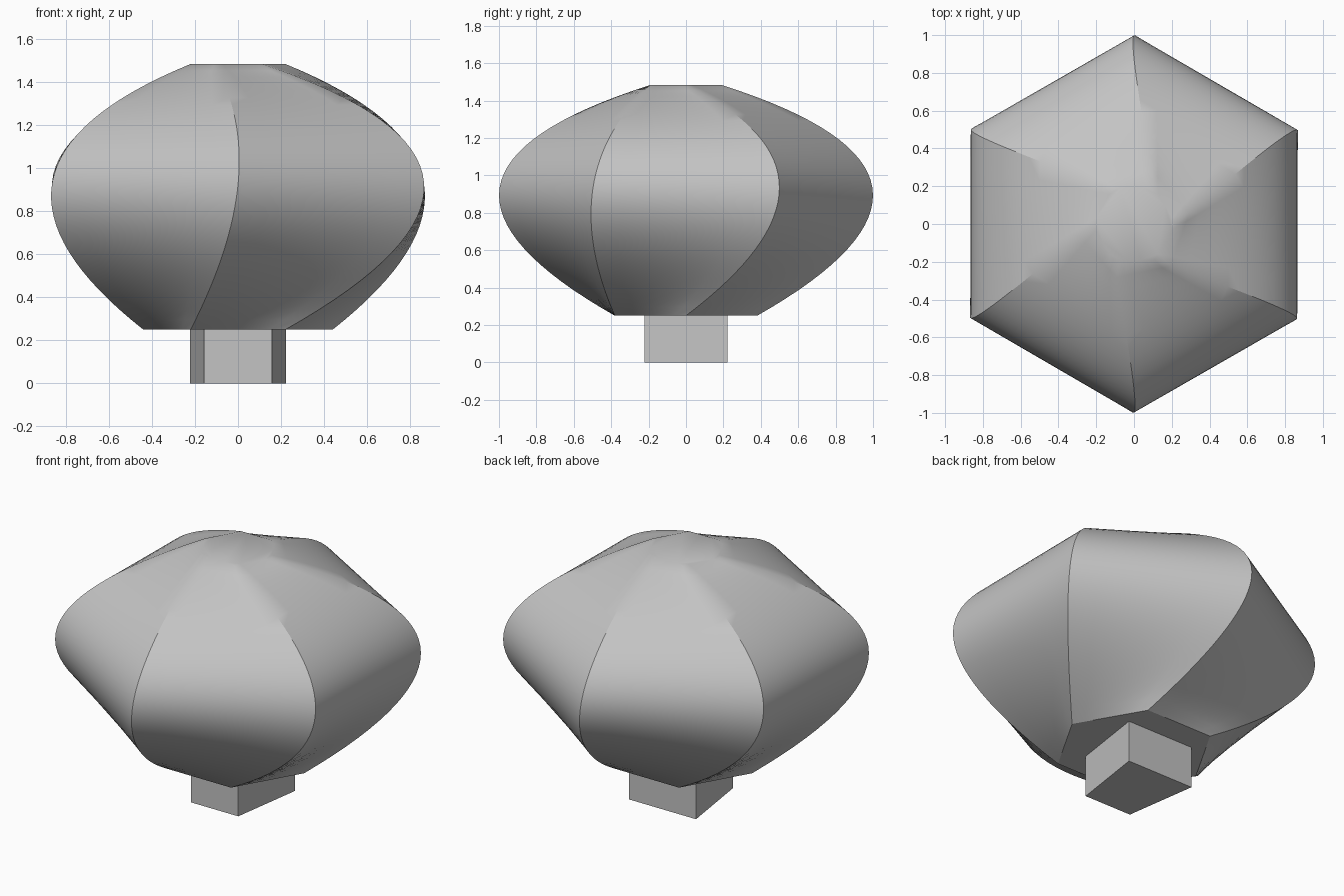
import bpy, bmesh, math
from mathutils import Vector

old = bpy.data.objects.get("Cube")
if old:
    bpy.data.objects.remove(old, do_unlink=True)

grey = bpy.data.materials.new("light_grey")
grey.use_nodes = True
colour = (0.55, 0.55, 0.55, 1)
grey.diffuse_color = colour
grey.node_tree.nodes["Principled BSDF"].inputs["Base Color"].default_value = colour


def finish(bm, name):
    bmesh.ops.recalc_face_normals(bm, faces=bm.faces)
    mesh = bpy.data.meshes.new(name)
    bm.to_mesh(mesh)
    bm.free()
    mesh.materials.append(grey)
    obj = bpy.data.objects.new(name, mesh)
    bpy.context.collection.objects.link(obj)
    return obj


def corner(radius, degrees, z):
    a = math.radians(degrees)
    return Vector((radius * math.cos(a), radius * math.sin(a), z))


# Body: three hexagons, the middle one turned, joined by curved edges
BOTTOM, MIDDLE, TOP = (0.44, 0, 0.25), (0.998, 30, 0.922), (0.22, 0, 1.483)
PEAK = 0.49
LAYERS, SPLITS = 32, 6


def edge_point(side, t):
    p0, p1, p2 = (corner(r, a + side * 60, z) for r, a, z in (BOTTOM, MIDDLE, TOP))
    return (p0 * (t - PEAK) * (t - 1) / PEAK
            + p1 * t * (t - 1) / (PEAK * (PEAK - 1))
            + p2 * t * (t - PEAK) / (1 - PEAK))


bm = bmesh.new()
rings = []
for layer in range(LAYERS + 1):
    corners = [edge_point(s, layer / LAYERS) for s in range(6)]
    rings.append([bm.verts.new(corners[s].lerp(corners[(s + 1) % 6], i / SPLITS))
                  for s in range(6) for i in range(SPLITS)])
for low, high in zip(rings, rings[1:]):
    for i in range(len(low)):
        j = (i + 1) % len(low)
        bm.faces.new((low[i], low[j], high[j], high[i]))
bm.faces.new(rings[0][::-1])
bm.faces.new(rings[-1])
body = finish(bm, "twisted_hexagonal_body")

bpy.ops.object.select_all(action="DESELECT")
body.select_set(True)
bpy.context.view_layer.objects.active = body
bpy.ops.object.shade_smooth_by_angle(angle=math.radians(30))

# Stem: straight block, narrower at the front
bm = bmesh.new()
outline = [(-0.157, -0.222), (0.157, -0.222), (0.222, 0.222), (-0.222, 0.222)]
base = bm.faces.new([bm.verts.new((x, y, 0)) for x, y in outline])
raised = bmesh.ops.extrude_face_region(bm, geom=[base], use_keep_orig=True)
bmesh.ops.translate(bm, vec=(0, 0, 0.25),
                    verts=[v for v in raised["geom"] if isinstance(v, bmesh.types.BMVert)])
finish(bm, "stem")
